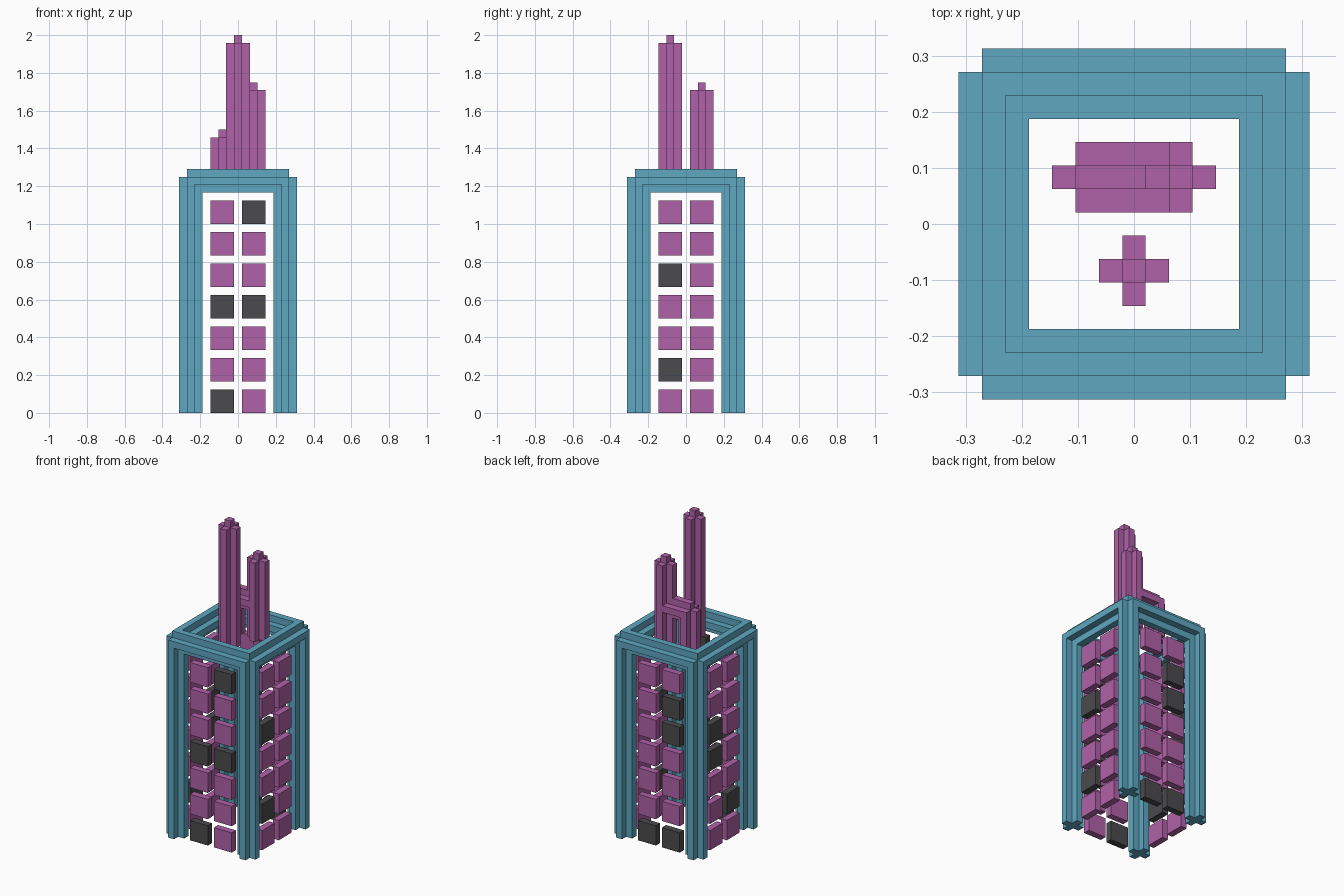
import bpy, bmesh
from mathutils import Vector

U = 1 / 24  # block size

cube = bpy.data.objects.get("Cube")
if cube:
    bpy.data.objects.remove(cube)


def material(name, color):
    m = bpy.data.materials.new(name)
    m.use_nodes = True
    m.diffuse_color = (*color, 1)
    m.node_tree.nodes["Principled BSDF"].inputs["Base Color"].default_value = (*color, 1)
    return m


teal = material("teal", (0.112, 0.386, 0.527))
purple = material("purple", (0.434, 0.122, 0.392))
charcoal = material("charcoal", (0.07, 0.07, 0.075))

AXES = [Vector(a) for a in ((1, 0, 0), (0, 1, 0), (0, 0, 1))]
SIDES = [a * s for a in AXES for s in (1, -1)]


def key(v):
    return tuple(round(c) for c in v)


def bar(start, end):
    """Blocks of a plus-shaped bar along one axis, with a one-block tip at each end."""
    start, end = Vector(start), Vector(end)
    length = round((end - start).length)
    step = (end - start) / length
    blocks = set()
    for i in range(length + 1):
        p = start + step * i
        blocks |= {key(p)} | {key(p + s) for s in SIDES}
    return {b for b in blocks if b[2] >= 0}


def build(name, blocks, mat):
    """Outer skin of a set of blocks, with flat areas merged."""
    bm = bmesh.new()
    for b in blocks:
        center = Vector(b) + Vector((0, 0, 0.5))
        for n in SIDES:
            if key(Vector(b) + n) in blocks:
                continue
            u = Vector((n.y, n.z, n.x))
            w = n.cross(u)
            corners = [center + (n + u * i + w * j) / 2
                       for i, j in ((-1, -1), (1, -1), (1, 1), (-1, 1))]
            bm.faces.new([bm.verts.new(c * U) for c in corners])
    bmesh.ops.remove_doubles(bm, verts=bm.verts, dist=U / 10)
    bmesh.ops.dissolve_limit(bm, angle_limit=0.01, verts=bm.verts, edges=bm.edges)
    mesh = bpy.data.meshes.new(name)
    bm.to_mesh(mesh)
    bm.free()
    mesh.materials.append(mat)
    obj = bpy.data.objects.new(name, mesh)
    bpy.context.collection.objects.link(obj)


# Frame: four corner posts joined by a ring of roof beams
R, ROOF = 6, 29
frame = set()
for s in (-R, R):
    for t in (-R, R):
        frame |= bar((s, t, 0), (s, t, ROOF))
    frame |= bar((-R, s, ROOF), (R, s, ROOF))
    frame |= bar((s, -R, ROOF), (s, R, ROOF))
build("frame", frame, teal)

# Rooftop masts, with an arch between the two rear ones
build("tall_mast", bar((0, -2, ROOF), (0, -2, 46)), purple)
arch = bar((2, 2, ROOF), (2, 2, 40)) | bar((-2, 2, ROOF), (-2, 2, 34))
arch |= bar((-2, 2, 34), (2, 2, 34))
build("arched_masts", arch, purple)

# Window panes: unlit (column, row) pairs on each side
UNLIT = {
    "front": {(1, 6), (-1, 3), (1, 3), (-1, 0)},
    "back": {(-1, 5), (-1, 4), (-1, 0), (1, 0)},
    "right": {(-1, 4), (-1, 1)},
    "left": {(1, 4), (1, 3), (-1, 1)},
}
PLANE = {"front": (1, -R), "back": (1, R), "right": (0, R), "left": (0, -R)}
for side, (axis, depth) in PLANE.items():
    for col in (-1, 1):
        for row in range(7):
            pane = set()
            for i in range(1, 4):
                for k in range(3):
                    p = [col * i, col * i, row * 4 + k]
                    p[axis] = depth
                    pane.add(tuple(p))
            dark = (col, row) in UNLIT[side]
            build(f"{side}_window", pane, charcoal if dark else purple)
